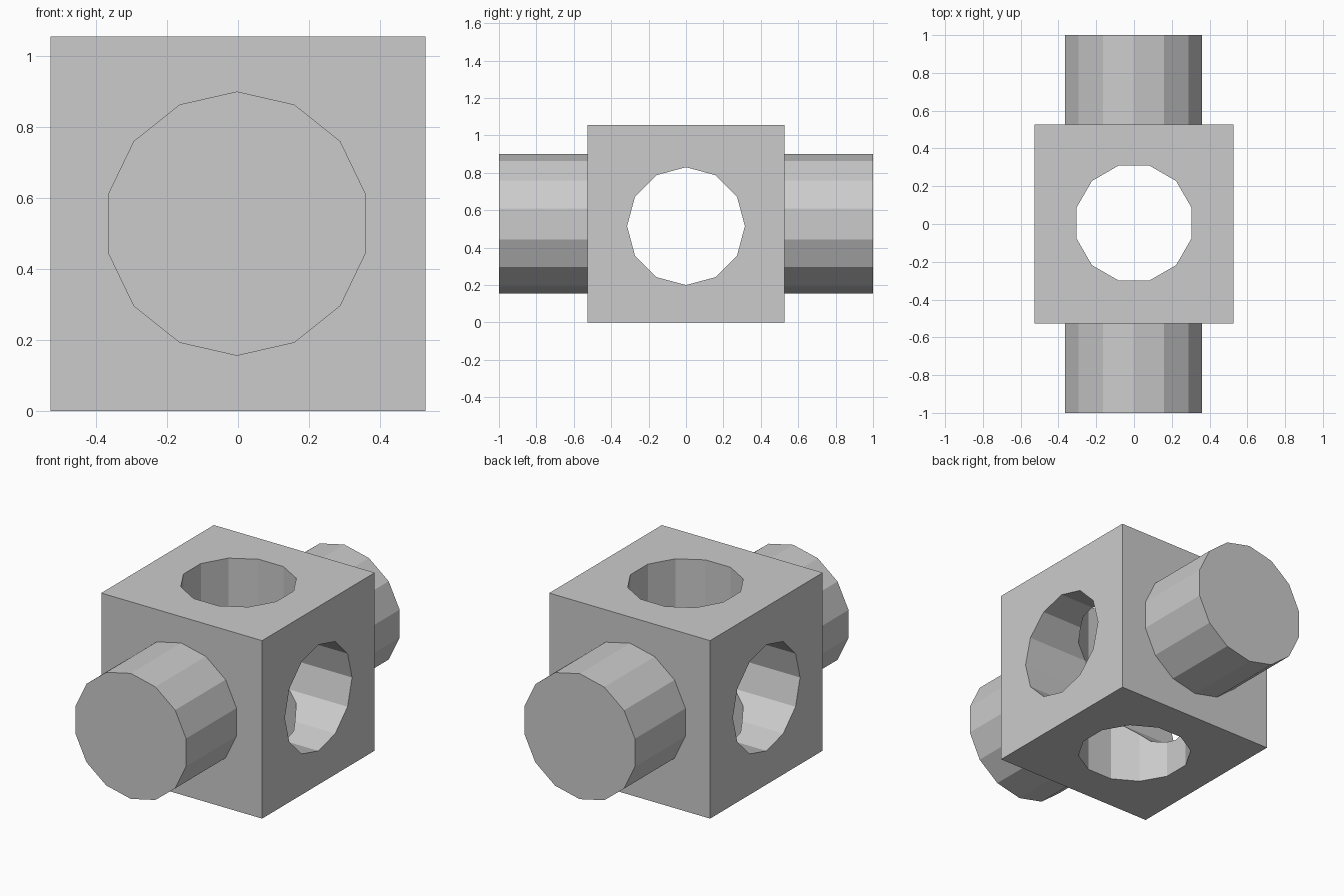
import bpy
from math import pi

if "Cube" in bpy.data.objects:
    bpy.data.objects.remove(bpy.data.objects["Cube"])

SIZE = 1.055          # edge of the central cube
MID = SIZE / 2        # height of every axis


def cylinder(name, radius, length, sides, rotation, location):
    bpy.ops.mesh.primitive_cylinder_add(vertices=sides, radius=radius, depth=length,
                                        rotation=rotation, location=location)
    obj = bpy.context.object
    obj.name = name
    return obj


def boolean(target, tool, operation):
    mod = target.modifiers.new(tool.name, 'BOOLEAN')
    mod.operation = operation
    mod.solver = 'EXACT'
    mod.object = tool
    bpy.context.view_layer.objects.active = target
    bpy.ops.object.modifier_apply(modifier=mod.name)
    bpy.data.objects.remove(tool, do_unlink=True)


# Central cube
bpy.ops.mesh.primitive_cube_add(size=SIZE, location=(0, 0, MID))
block = bpy.context.object
block.name = "connector_block"

# Solid pegs at front and back, overlapping slightly into the cube
for name, side in (("front_peg", -1), ("back_peg", 1)):
    inner = 0.5
    peg = cylinder(name, 0.372, 1 - inner, 14, (pi / 2, 0, 0),
                   (-0.003, side * (1 + inner) / 2, MID))
    boolean(block, peg, 'UNION')

# Crossing sockets, one sideways and one vertical
boolean(block, cylinder("side_socket", 0.315, 3, 12, (0, pi / 2, 0), (0, 0, 0.515)), 'DIFFERENCE')
boolean(block, cylinder("vertical_socket", 0.315, 3, 12, (0, 0, pi / 12), (0, 0.005, MID)), 'DIFFERENCE')
